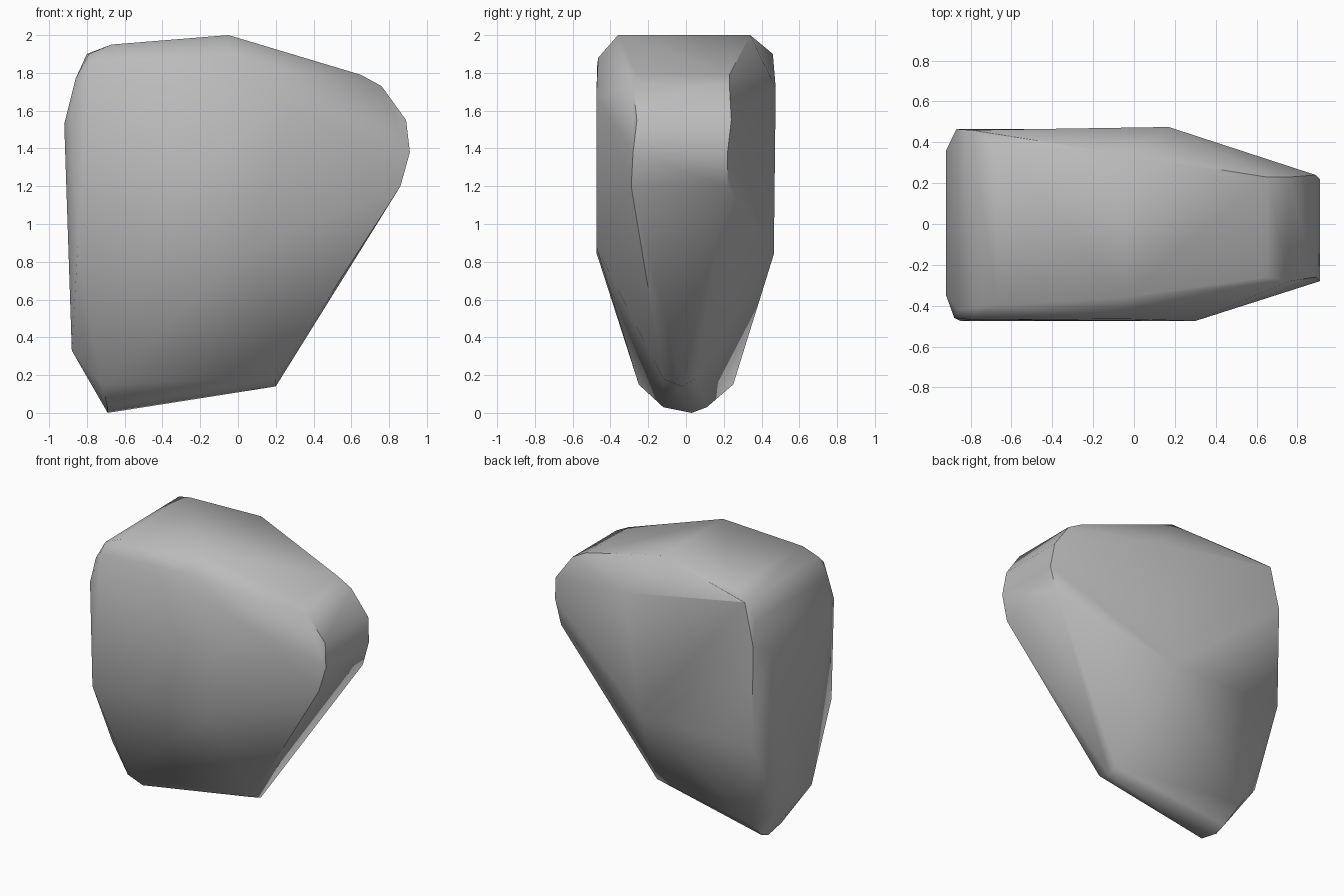
import bpy
import bmesh
from math import radians

# Remove the default cube
cube = bpy.data.objects.get("Cube")
if cube:
    bpy.data.objects.remove(cube, do_unlink=True)

# Single stone colour
stone = bpy.data.materials.new("stone_grey")
stone.use_nodes = True
grey = (0.5, 0.5, 0.5, 1)
stone.diffuse_color = grey
stone.node_tree.nodes["Principled BSDF"].inputs["Base Color"].default_value = grey

# Rim running around the stone: x, z, front y, back y
rim = [
    (-.05, 2, -.36, .34), (.65, 1.79, -.26, .23), (.76, 1.73, -.28, .23),
    (.89, 1.55, -.26, .24), (.91, 1.38, -.28, .22), (.86, 1.2, -.29, .22),
    (.2, .18, -.12, .05), (-.69, .03, -.12, .11), (-.72, .15, -.25, .25),
    (-.88, .33, -.2, .2), (-.92, 1.53, -.35, .36), (-.86, 1.77, -.42, .42),
    (-.79, 1.9, -.41, .46), (-.67, 1.95, -.4, .4),
]

# Corners of the broad front and back faces
front_face = [
    (-.79, -.47, 1.84), (-.05, -.465, 1.88), (.3, -.475, 1.67),
    (.07, -.475, .88), (-.85, -.475, .85), (-.88, -.46, 1.6),
]
back_face = [
    (-.8, .46, 1.9), (.17, .475, 1.72), (.05, .465, .84),
    (-.86, .46, .85), (-.87, .465, 1.6),
]

# Tips of the keel underneath
keel = [(-.69, .03, 0), (.2, -.02, .14)]


def hull_object(name, points, material):
    """Wrap the points in a convex skin and link it as an object."""
    bm = bmesh.new()
    for point in points:
        bm.verts.new(point)
    result = bmesh.ops.convex_hull(bm, input=bm.verts[:])
    unused = {v for v in result["geom_interior"] + result["geom_unused"]
              if isinstance(v, bmesh.types.BMVert) and v.is_valid}
    bmesh.ops.delete(bm, geom=list(unused), context="VERTS")
    # Merge nearly flat triangles into broad facets
    bmesh.ops.dissolve_limit(bm, angle_limit=radians(2),
                             verts=bm.verts[:], edges=bm.edges[:])
    bmesh.ops.recalc_face_normals(bm, faces=bm.faces[:])
    mesh = bpy.data.meshes.new(name)
    bm.to_mesh(mesh)
    bm.free()
    mesh.materials.append(material)
    obj = bpy.data.objects.new(name, mesh)
    bpy.context.collection.objects.link(obj)
    return obj


rim_points = [(x, y, z) for x, z, near, far in rim for y in (near, far)]
rock = hull_object("rock", rim_points + front_face + back_face + keel, stone)

# Soft facets with crisp main edges
bpy.ops.object.select_all(action="DESELECT")
rock.select_set(True)
bpy.context.view_layer.objects.active = rock
bpy.ops.object.shade_smooth_by_angle(angle=radians(45))
